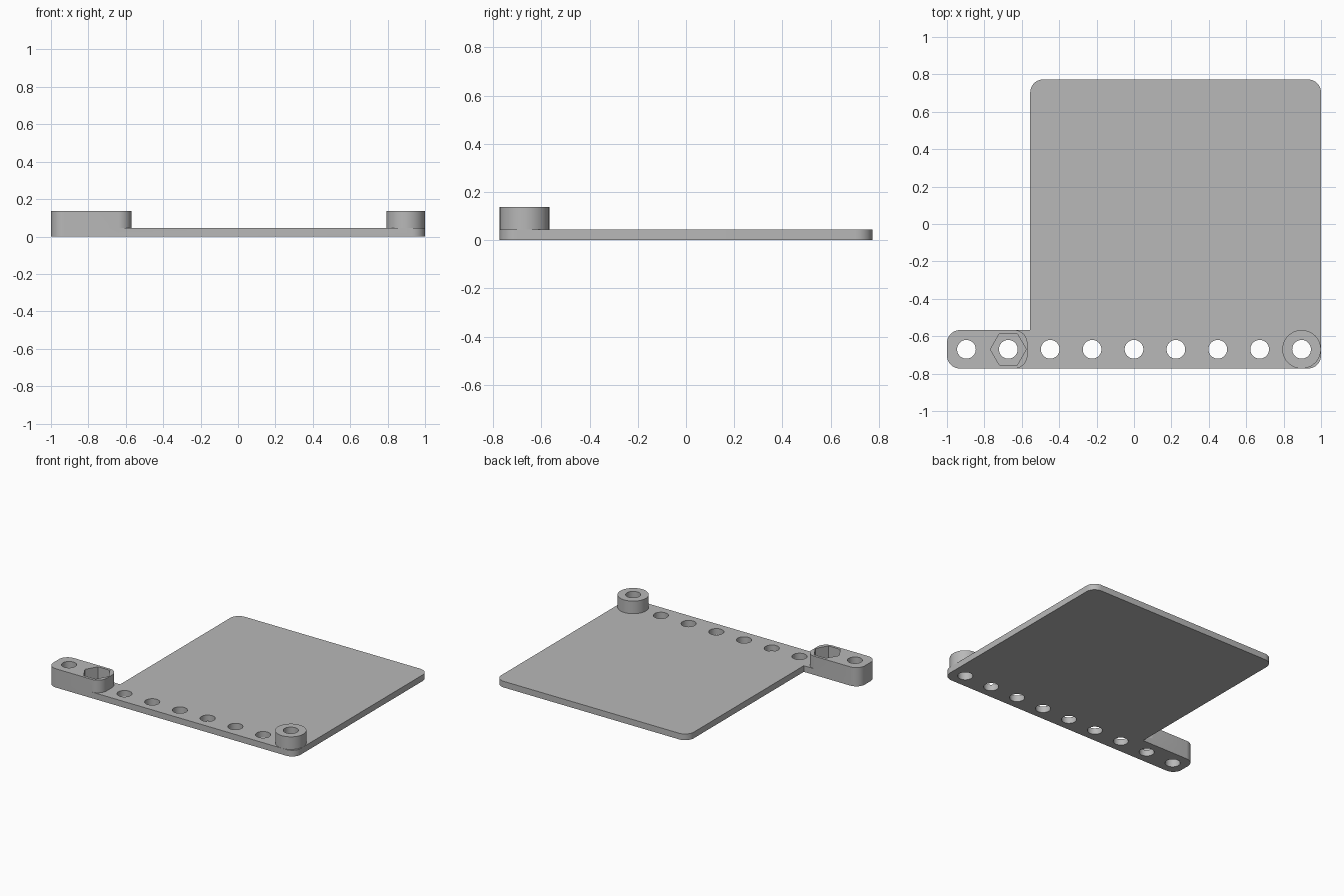
import bpy, bmesh
from math import cos, sin, pi, radians
from mathutils import Vector

if "Cube" in bpy.data.objects:
    bpy.data.objects.remove(bpy.data.objects["Cube"], do_unlink=True)

THICK, HIGH = 0.045, 0.137      # plate and raised heights
EDGE, ROW_Y, HALF = 0.773, -0.67, 0.103
PLATE_X, ROUND = -0.555, 0.07
HOLE_R, PITCH, FIRST_X = 0.05, 0.224, -0.896

grey = bpy.data.materials.new("plain_grey")
grey.use_nodes = True
grey.diffuse_color = (0.48, 0.48, 0.48, 1)
grey.node_tree.nodes["Principled BSDF"].inputs["Base Color"].default_value = grey.diffuse_color


def rounded(corners, steps=10):
    """Outline through square corners (x, y, radius), counter-clockwise."""
    pts = []
    for i, (x, y, r) in enumerate(corners):
        p = Vector((x, y))
        if r == 0:
            pts.append(p)
            continue
        a = (Vector(corners[i - 1][:2]) - p).normalized()
        b = (Vector(corners[(i + 1) % len(corners)][:2]) - p).normalized()
        centre = p + (a + b) * r
        for k in range(steps + 1):
            t = k / steps * pi / 2
            pts.append(centre - b * r * cos(t) - a * r * sin(t))
    return pts


def ring(x, y, r, sides=48):
    return [Vector((x + r * cos(2 * pi * i / sides), y + r * sin(2 * pi * i / sides)))
            for i in range(sides)]


def prism(name, outline, z0, z1):
    bm = bmesh.new()
    base = bm.faces.new([bm.verts.new((p.x, p.y, z0)) for p in outline])
    top = bmesh.ops.extrude_face_region(bm, geom=[base])["geom"]
    bmesh.ops.translate(bm, vec=(0, 0, z1 - z0),
                        verts=[v for v in top if isinstance(v, bmesh.types.BMVert)])
    bmesh.ops.recalc_face_normals(bm, faces=bm.faces)
    mesh = bpy.data.meshes.new(name)
    bm.to_mesh(mesh)
    bm.free()
    mesh.materials.append(grey)
    obj = bpy.data.objects.new(name, mesh)
    bpy.context.collection.objects.link(obj)
    return obj


def combine(target, helper, operation):
    bpy.context.view_layer.objects.active = target
    mod = target.modifiers.new(helper.name, "BOOLEAN")
    mod.operation, mod.solver, mod.object = operation, "EXACT", helper
    bpy.ops.object.modifier_apply(modifier=mod.name)
    bpy.data.objects.remove(helper, do_unlink=True)


# Flat plate with the mounting strip reaching out to one side
top_y = ROW_Y + HALF
plate = prism("mounting_plate", rounded([
    (-1, -EDGE, ROUND), (1, -EDGE, ROUND), (1, EDGE, ROUND),
    (PLATE_X, EDGE, ROUND), (PLATE_X, top_y, 0), (-1, top_y, ROUND)]), 0, THICK)

# Raised arm and round boss
arm_end = -0.57
arm = prism("raised_arm", rounded([
    (-1, -EDGE, ROUND), (arm_end, -EDGE, ROUND),
    (arm_end, top_y, ROUND), (-1, top_y, ROUND)]), 0, HIGH)
combine(plate, arm, "UNION")
last_x = FIRST_X + 8 * PITCH
boss = prism("round_boss", ring(last_x, ROW_Y, HALF, 64), THICK / 2, HIGH)
combine(plate, boss, "UNION")

# Row of through holes and the hexagonal nut pocket
for i in range(9):
    hole = prism("hole_cutter", ring(FIRST_X + i * PITCH, ROW_Y, HOLE_R), -0.1, 0.3)
    combine(plate, hole, "DIFFERENCE")
pocket = prism("nut_pocket_cutter", ring(FIRST_X + PITCH, ROW_Y, 0.096, 6), THICK, 0.3)
combine(plate, pocket, "DIFFERENCE")

# Smooth round walls, crisp edges
bpy.ops.object.select_all(action="DESELECT")
plate.select_set(True)
bpy.context.view_layer.objects.active = plate
bpy.ops.object.shade_smooth_by_angle(angle=radians(30))
